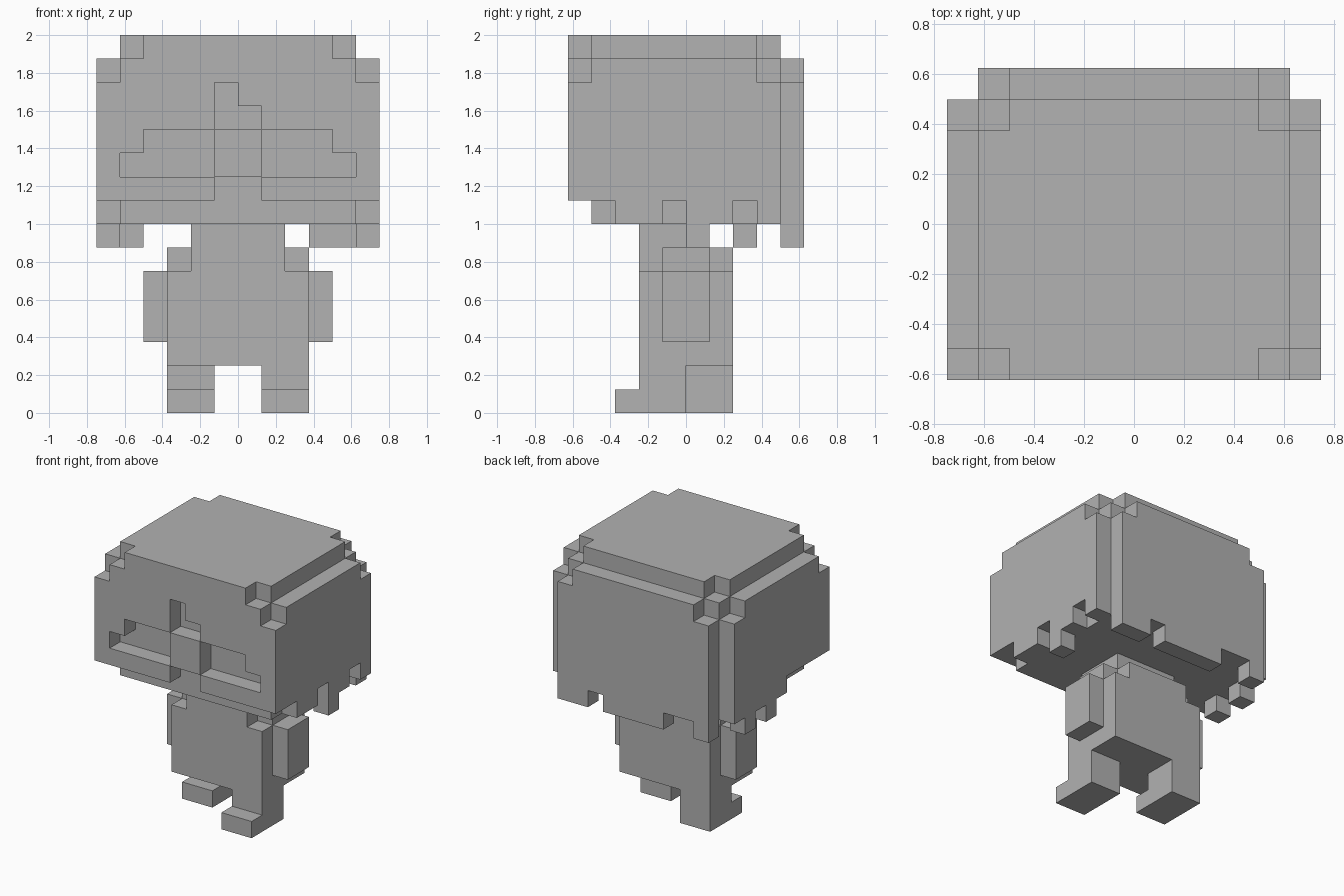
import bpy
import bmesh
from mathutils import Vector
from itertools import product

if "Cube" in bpy.data.objects:
    bpy.data.objects.remove(bpy.data.objects["Cube"], do_unlink=True)

U = 0.125  # edge length of one block

grey = bpy.data.materials.new("plain grey")
grey.use_nodes = True
GREY = (0.445, 0.445, 0.445, 1)
grey.diffuse_color = GREY
grey.node_tree.nodes["Principled BSDF"].inputs["Base Color"].default_value = GREY


def box(x0, x1, y0, y1, z0, z1):
    """Set of block cells filling a range."""
    return set(product(range(x0, x1), range(y0, y1), range(z0, z1)))


def mirrored(cells):
    """Cells together with their copy across x = 0."""
    return cells | {(-1 - x, y, z) for x, y, z in cells}


def make_part(name, cells):
    """Skin the outside of a set of cells and merge the flat faces."""
    bm = bmesh.new()
    verts = {}

    def vert(p):
        if p not in verts:
            verts[p] = bm.verts.new(Vector(p) * U)
        return verts[p]

    for cell in cells:
        for axis, side in product(range(3), (0, 1)):
            near = list(cell)
            near[axis] += 2 * side - 1
            if tuple(near) in cells:
                continue
            a, b = (axis + 1) % 3, (axis + 2) % 3
            ring = []
            for i, j in ((0, 0), (1, 0), (1, 1), (0, 1)):
                p = list(cell)
                p[axis] += side
                p[a] += i
                p[b] += j
                ring.append(vert(tuple(p)))
            bm.faces.new(ring if side else ring[::-1])
    bmesh.ops.dissolve_limit(bm, angle_limit=0.01, verts=bm.verts, edges=bm.edges)
    mesh = bpy.data.meshes.new(name)
    bm.to_mesh(mesh)
    bm.free()
    mesh.materials.append(grey)
    obj = bpy.data.objects.new(name, mesh)
    bpy.context.collection.objects.link(obj)
    return obj


# Head: core, wide shell, crown and back slab
head = box(-5, 5, -4, 4, 8, 15) | box(-6, 6, -5, 4, 9, 15)
head |= box(-5, 5, -5, 4, 15, 16) | box(-5, 5, 4, 5, 8, 15)

# Stepped upper corners
head -= mirrored(box(4, 5, -5, -4, 15, 16) | box(5, 6, -5, -4, 14, 15))
head -= mirrored(box(4, 5, 3, 4, 15, 16) | box(5, 6, 3, 4, 14, 15))
head -= mirrored(box(4, 5, 4, 5, 14, 15))

# Ragged fringe on the +x side, the -x side and the back
for y0, y1, low in ((-3, -1, 8), (0, 1, 7), (1, 2, 8), (3, 4, 8)):
    head |= box(5, 6, y0, y1, low, 9)
for y0, y1, low in ((-1, 0, 8), (0, 1, 7), (1, 2, 8), (2, 3, 7), (3, 4, 8)):
    head |= box(-6, -5, y0, y1, low, 9)
for x0, x1 in ((3, 5), (-2, 2), (-5, -4)):
    head |= box(x0, x1, 4, 5, 7, 8)

# Face: eye openings, brow parting and mouth gap
head -= mirrored(box(1, 5, -5, -4, 10, 11) | box(1, 4, -5, -4, 11, 12))
head -= box(-1, 1, -5, -4, 12, 13) | box(-1, 0, -5, -4, 13, 14)
head -= box(-1, 1, -5, -4, 9, 10)
make_part("head", head)

# Torso with neck and shoulders
torso = box(-3, 3, -2, 2, 2, 6) | box(-2, 2, -2, 2, 6, 7)
torso |= mirrored(box(2, 3, -1, 1, 6, 7)) | box(-2, 2, -2, 1, 7, 8)
make_part("torso", torso)

# Arms
make_part("left_arm", box(3, 4, -1, 1, 3, 6))
make_part("right_arm", box(-4, -3, -1, 1, 3, 6))

# Legs in mid stride, each with a toe
for name, x, y in (("left_leg", 1, -2), ("right_leg", -3, 0)):
    make_part(name, box(x, x + 2, y, y + 2, 0, 2) | box(x, x + 2, y - 1, y, 0, 1))
